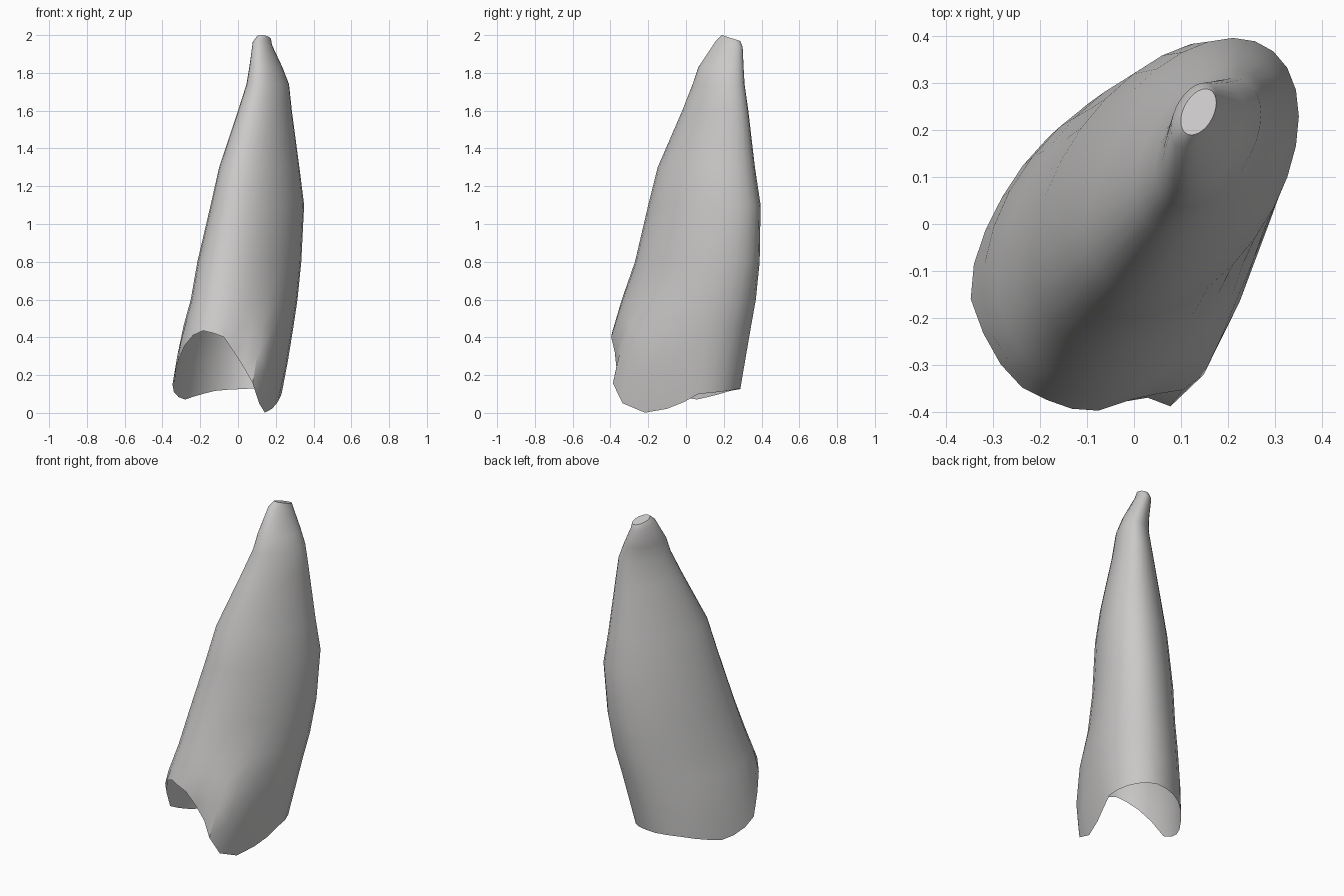
import bpy, bmesh, math

cube = bpy.data.objects.get("Cube")
if cube:
    bpy.data.objects.remove(cube)

ivory = bpy.data.materials.new("pale grey")
ivory.use_nodes = True
ivory.diffuse_color = (0.6, 0.59, 0.585, 1)
ivory.node_tree.nodes["Principled BSDF"].inputs["Base Color"].default_value = ivory.diffuse_color

# Slanted oval sections: height, x range, y range, diagonal lean
SECTIONS = [
    (0.0, -0.33, 0.20, -0.34, 0.25, 0.33),
    (0.13, -0.35, 0.24, -0.38, 0.29, 0.34),
    (0.4, -0.305, 0.285, -0.40, 0.335, 0.36),
    (0.6, -0.25, 0.315, -0.34, 0.37, 0.4),
    (0.8, -0.215, 0.335, -0.27, 0.39, 0.43),
    (1.1, -0.145, 0.35, -0.20, 0.395, 0.44),
    (1.3, -0.10, 0.325, -0.15, 0.365, 0.45),
    (1.6, 0.0, 0.285, -0.02, 0.33, 0.46),
    (1.74, 0.045, 0.27, 0.035, 0.31, 0.44),
    (1.83, 0.06, 0.235, 0.065, 0.305, 0.42),
    (1.96, 0.078, 0.18, 0.16, 0.30, 0.4),
]
# Height of the open lower rim by angle around the section
RIM = [(-180, 0.15), (-160, 0.33), (-142, 0.41), (-126, 0.44), (-102, 0.40),
       (-72, 0.21), (-59, 0.12), (-48, 0.02), (-38, 0.0), (-21, 0.03),
       (0, 0.10), (60, 0.13), (100, 0.12), (142, 0.07), (160, 0.09), (180, 0.15)]
COLUMNS = 28


def lerp_table(table, key):
    for a, b in zip(table, table[1:]):
        if key <= b[0]:
            f = max(0, (key - a[0]) / (b[0] - a[0]))
            return [p + (q - p) * f for p, q in zip(a, b)]
    return list(table[-1])


def wall_point(angle, z):
    _, x0, x1, y0, y1, lean = lerp_table(SECTIONS, z)
    u = math.radians(angle)
    x = (x0 + x1) / 2 + (x1 - x0) / 2 * math.cos(u)
    y = (y0 + y1) / 2 + (y1 - y0) / 2 * (lean * math.cos(u) + math.sqrt(1 - lean**2) * math.sin(u))
    # Flared lower corner at the front
    flare = math.exp(-((angle + 55) / 22) ** 2) * min(1, max(0, (0.6 - z) / 0.45))
    return x, max(-0.4, y - 0.13 * flare), z


angles = [-180 + 360 * i / COLUMNS for i in range(COLUMNS)]
bm = bmesh.new()
rings = []

# Wall from the arched rim up to the shoulder
for k in (0, 0.35, 0.7):
    ring = []
    for a in angles:
        rim = lerp_table(RIM, a)[1]
        ring.append(bm.verts.new(wall_point(a, rim + (0.6 - rim) * k)))
    rings.append(ring)
for section in SECTIONS[3:-1]:
    rings.append([bm.verts.new(wall_point(a, section[0])) for a in angles])

# Rounded neck and tilted flat tip
neck, tip = [], []
for a in angles:
    x, y, z = wall_point(a, SECTIONS[-1][0])
    neck.append(bm.verts.new((x, y, 1.955 - 0.25 * (y - 0.23))))
    tx, ty = 0.137 + (x - 0.129) * 0.74, 0.238 + (y - 0.23) * 0.7
    tip.append(bm.verts.new((tx, ty, 2.0 - 0.32 * (ty - 0.19))))
rings += [neck, tip]

for low, high in zip(rings, rings[1:]):
    for i in range(COLUMNS):
        j = (i + 1) % COLUMNS
        bm.faces.new((low[i], low[j], high[j], high[i]))
bm.faces.new(tip)

mesh = bpy.data.meshes.new("tooth_shell")
bm.to_mesh(mesh)
bm.free()
mesh.materials.append(ivory)
tooth = bpy.data.objects.new("tooth_shell", mesh)
bpy.context.collection.objects.link(tooth)
bpy.context.view_layer.objects.active = tooth
tooth.select_set(True)
bpy.ops.object.shade_smooth_by_angle(angle=math.radians(30))
